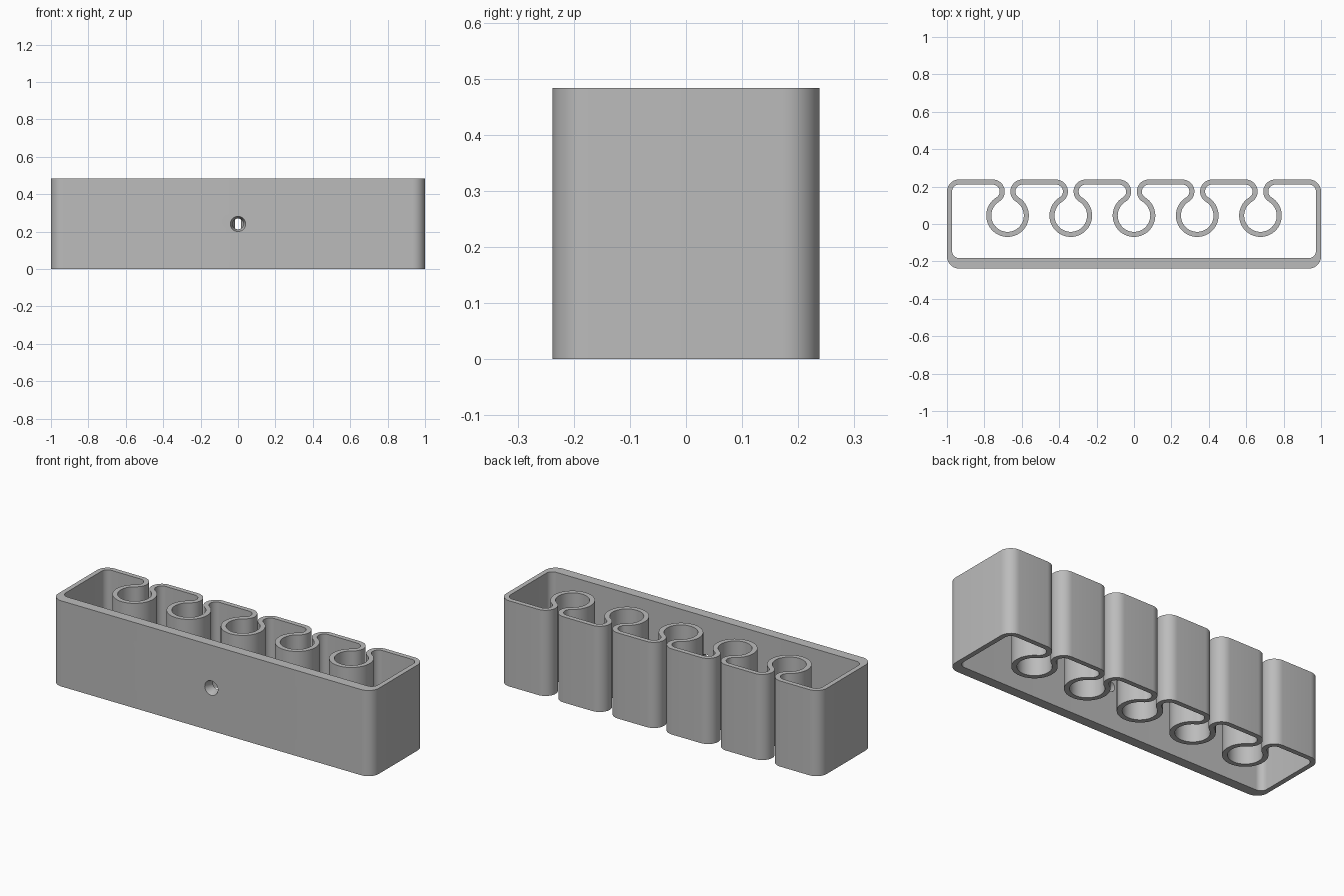
import bpy
import bmesh
from math import cos, sin, radians, atan2, degrees, sqrt

if "Cube" in bpy.data.objects:
    bpy.data.objects.remove(bpy.data.objects["Cube"], do_unlink=True)

HEIGHT, HALF_X, HALF_Y = 0.483, 1.0, 0.238
WALL, FRONT_WALL = 0.027, 0.056
CORNER = 0.065
PITCH, SOCKETS = 0.338, 5
SOCKET_Y, SOCKET_R = 0.045, 0.087      # inside radius of each socket
LIP_R, SLOT = 0.064, 0.015             # rounded entry lips and half slot width

# Material
grey = bpy.data.materials.new("plain grey")
grey.use_nodes = True
grey.diffuse_color = (0.5, 0.5, 0.5, 1)
grey.node_tree.nodes["Principled BSDF"].inputs["Base Color"].default_value = (0.5, 0.5, 0.5, 1)


def arc(cx, cy, r, start, end, steps):
    angles = [radians(start + (end - start) * i / steps) for i in range(steps + 1)]
    return [(cx + r * cos(a), cy + r * sin(a)) for a in angles]


def outline(d):
    """Clockwise wall outline, d inwards from the outer skin."""
    front = FRONT_WALL if d else 0
    r = CORNER - d
    side = HALF_X - CORNER
    lip_x = SLOT + LIP_R
    lip_dy = sqrt((SOCKET_R + LIP_R) ** 2 - lip_x ** 2)
    lip_y = SOCKET_Y + lip_dy
    turn = degrees(atan2(lip_dy, lip_x))
    # Back left corner, then each lip, socket, lip
    pts = arc(-side, HALF_Y - CORNER, r, 180, 90, 10)
    for i in range(SOCKETS):
        x = (i - (SOCKETS - 1) / 2) * PITCH
        pts += arc(x - lip_x, lip_y, LIP_R - d, 90, -turn, 16)
        pts += arc(x, SOCKET_Y, SOCKET_R + d, 180 - turn, 360 + turn, 48)[1:-1]
        pts += arc(x + lip_x, lip_y, LIP_R - d, 180 + turn, 90, 16)
    pts += arc(side, HALF_Y - CORNER, r, 90, 0, 10)
    # Thick front wall
    front_y = -HALF_Y + front + r
    pts += arc(side, front_y, r, 0, -90, 10)
    pts += arc(-side, front_y, r, -90, -180, 10)
    return pts


def finish(bm, name):
    bmesh.ops.recalc_face_normals(bm, faces=bm.faces[:])
    mesh = bpy.data.meshes.new(name)
    bm.to_mesh(mesh)
    bm.free()
    mesh.materials.append(grey)
    obj = bpy.data.objects.new(name, mesh)
    bpy.context.scene.collection.objects.link(obj)
    return obj


# Continuous folded wall, open above and below
bm = bmesh.new()
loops = [[bm.verts.new((x, y, z)) for x, y in outline(d)]
         for d, z in ((0, 0), (0, HEIGHT), (WALL, HEIGHT), (WALL, 0))]
count = len(loops[0])
for k in range(4):
    a, b = loops[k], loops[(k + 1) % 4]
    for i in range(count):
        j = (i + 1) % count
        bm.faces.new((a[i], a[j], b[j], b[i]))
holder = finish(bm, "tool_holder")

# Countersunk screw hole through the front wall and middle socket
bm = bmesh.new()
rings = []
for y, r in ((-0.26, 0.041), (-HALF_Y, 0.041), (-0.2, 0.029), (0.04, 0.029)):
    rings.append([bm.verts.new((x, y, z)) for x, z in arc(0, HEIGHT / 2, r, 0, 360, 32)[:-1]])
for a, b in zip(rings, rings[1:]):
    for i in range(32):
        j = (i + 1) % 32
        bm.faces.new((a[i], a[j], b[j], b[i]))
bm.faces.new(rings[0])
bm.faces.new(rings[-1])
cutter = finish(bm, "screw_hole_cutter")
cutter.hide_render = True

cut = holder.modifiers.new("screw hole", 'BOOLEAN')
cut.operation = 'DIFFERENCE'
cut.solver = 'EXACT'
cut.object = cutter
bpy.ops.object.select_all(action='DESELECT')
holder.select_set(True)
bpy.context.view_layer.objects.active = holder
bpy.ops.object.modifier_apply(modifier=cut.name)
bpy.data.objects.remove(cutter, do_unlink=True)

bpy.ops.object.shade_smooth_by_angle(angle=radians(30))
